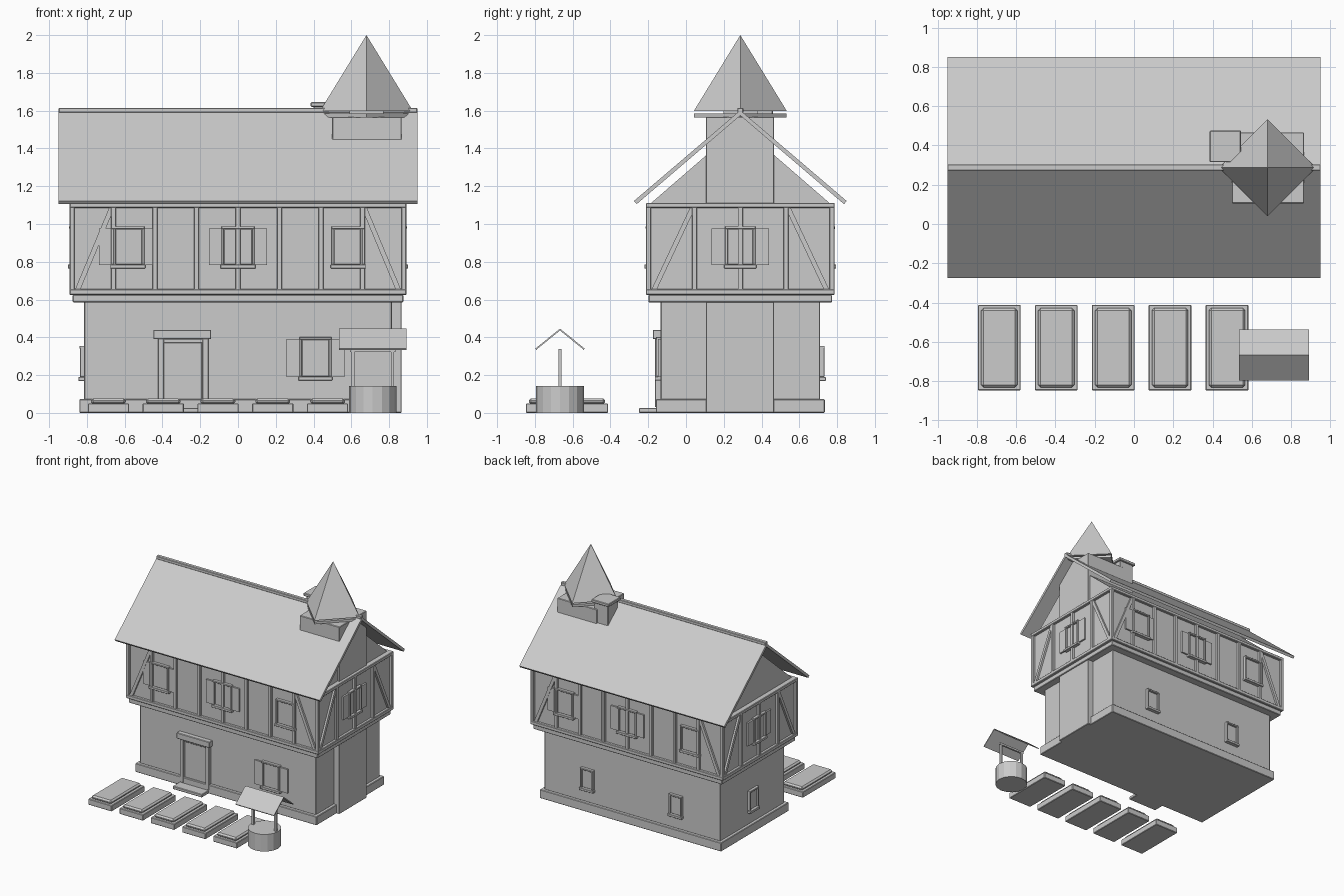
import bpy, bmesh, math
from mathutils import Vector

if "Cube" in bpy.data.objects:
    bpy.data.objects.remove(bpy.data.objects["Cube"])

mat = bpy.data.materials.new("plain_grey")
mat.diffuse_color = (0.6, 0.6, 0.6, 1)
mat.use_nodes = True
mat.node_tree.nodes["Principled BSDF"].inputs["Base Color"].default_value = mat.diffuse_color
CY = 0.2875                      # house centre line in y


def finish(name, bm, bevel=0.0):
    bmesh.ops.recalc_face_normals(bm, faces=bm.faces)
    me = bpy.data.meshes.new(name)
    bm.to_mesh(me)
    bm.free()
    me.materials.append(mat)
    ob = bpy.data.objects.new(name, me)
    bpy.context.collection.objects.link(ob)
    if bevel:
        m = ob.modifiers.new("bevel", 'BEVEL')
        m.width, m.segments = bevel, 1
    return ob


def prism(name, pts, vec, bevel=0.0):
    """Extrude a closed outline along a vector."""
    bm = bmesh.new()
    f = bm.faces.new([bm.verts.new(p) for p in pts])
    new = bmesh.ops.extrude_face_region(bm, geom=[f])["geom"]
    bmesh.ops.translate(bm, vec=Vector(vec), verts=[v for v in new if isinstance(v, bmesh.types.BMVert)])
    return finish(name, bm, bevel)


def box(name, x0, x1, y0, y1, z0, z1, bevel=0.004):
    return prism(name, [(x0, y0, z0), (x1, y0, z0), (x1, y1, z0), (x0, y1, z0)], (0, 0, z1 - z0), bevel)


def cone(name, n, r1, r2, x, y, z0, z1):
    bm = bmesh.new()
    bmesh.ops.create_cone(bm, cap_ends=True, segments=n, radius1=r1, radius2=r2, depth=z1 - z0)
    bmesh.ops.translate(bm, vec=(x, y, (z0 + z1) / 2), verts=bm.verts)
    return finish(name, bm)


class Wall:
    """Local wall space: u runs along the wall, z up, d outward."""
    def __init__(self, label, angle, dist):
        self.label = label
        self.n = Vector((round(math.sin(angle)), -round(math.cos(angle)), 0))
        self.u = Vector((round(math.cos(angle)), round(math.sin(angle)), 0))
        self.o = Vector((0, CY, 0)) + self.n * dist

    def shape(self, name, pts, d0, d1, bevel=0.0):
        p = [self.o + self.u * u + self.n * d0 + Vector((0, 0, z)) for u, z in pts]
        return prism(f"{self.label}_{name}", p, self.n * (d1 - d0), bevel)

    def rect(self, name, u0, u1, z0, z1, d0, d1, bevel=0.002):
        return self.shape(name, [(u0, z0), (u1, z0), (u1, z1), (u0, z1)], d0, d1, bevel)

    def window(self, u, z0, z1, half, shutters):
        t = 0.014
        self.rect("window_pane", u - half + t, u + half - t, z0 + 0.02, z1 - t, -0.005, 0.008)
        for s in (-1, 1):
            e = sorted((u + s * half, u + s * (half - t)))
            self.rect("window_side", e[0], e[1], z0 + 0.02, z1, -0.005, 0.022)
            if shutters:
                e = sorted((u + s * half, u + s * 0.153))
                self.rect("shutter", e[0], e[1], z0 + 0.018, z1 - 0.012, -0.005, 0.014, 0)
        self.rect("window_head", u - half, u + half, z1 - t, z1, -0.005, 0.024)
        self.rect("window_sill", u - half - 0.005, u + half + 0.005, z0, z0 + 0.02, -0.005, 0.03)


# House body
box("plinth", -0.84, 0.84, -0.16, 0.735, 0, 0.073)
box("ground_floor", -0.815, 0.815, -0.135, 0.71, 0.07, 0.59)
box("jetty", -0.875, 0.875, -0.198, 0.773, 0.585, 0.625)
box("upper_floor", -0.87, 0.87, -0.19, 0.765, 0.62, 1.10, 0)
for nm, z0, z1 in (("sill_beam", 0.625, 0.655), ("top_beam", 1.085, 1.112)):
    box(nm, -0.892, 0.892, -0.212, 0.787, z0, z1)
prism("gable", [(-0.85, CY - 0.485, 1.10), (-0.85, CY + 0.485, 1.10), (-0.85, CY, 1.52)], (1.7, 0, 0))

# Roof shell and ridge cap
prism("roof", [(-0.95, CY + y, z) for y, z in (
    (-0.563, 1.122), (0, 1.602), (0.563, 1.122), (0.549, 1.105), (0, 1.574), (-0.549, 1.105))], (1.9, 0, 0))
box("ridge_cap", -0.95, 0.95, CY - 0.016, CY + 0.016, 1.588, 1.615)

# Stair tower with four-sided spire
box("tower", 0.498, 0.866, 0.105, 0.467, 0, 1.567)
cone("spire_eave", 4, 0.245, 0.245, 0.68, CY, 1.565, 1.585)
box("spire_neck", 0.59, 0.77, CY - 0.09, CY + 0.09, 1.56, 1.60, 0)
cone("spire", 4, 0.247, 0, 0.68, CY, 1.597, 2.0)

# Chimney
box("chimney", 0.40, 0.53, 0.33, 0.46, 1.35, 1.625)
box("chimney_cap", 0.385, 0.545, 0.315, 0.475, 1.62, 1.645)

# Timber framing and upper windows on all four sides
for i, label in enumerate(("front", "right", "back", "left")):
    long = i % 2 == 0
    w = Wall(label, i * math.pi / 2, 0.87 if not long else 0.4775)
    end = 0.878 if long else 0.4855
    count = 9 if long else 5
    step = 2 * end / (count - 1)
    for k in range(count):
        u = -end + k * step
        w.rect("post", u - 0.013, u + 0.013, 0.65, 1.09, -0.005, 0.02)
    for s in (-1, 1):
        a, b = s * (end - 0.03), s * (end - step + 0.01)
        w.shape("brace", [(a - s * 0.014, 0.655), (a + s * 0.014, 0.655),
                          (b + s * 0.014, 1.085), (b - s * 0.014, 1.085)], -0.005, 0.016)
    if long:
        for u, sh in ((-0.583, True), (0, True), (0.583, False)):
            w.window(u, 0.765, 0.988, 0.088, sh)
    else:
        w.window(0, 0.765, 0.988, 0.08, True)

# Ground floor windows
front = Wall("front_ground", 0, 0.4225)
back = Wall("back_ground", math.pi, 0.4225)
left = Wall("left_ground", 1.5 * math.pi, 0.815)
front.window(0.41, 0.172, 0.402, 0.085, True)
for u in (-0.41, 0.41):
    back.window(u, 0.17, 0.355, 0.06, False)
left.window(0, 0.17, 0.355, 0.06, False)

# Door with frame, lintel and step
front.rect("door", -0.40, -0.19, 0.05, 0.385, -0.005, 0.008)
for nm, u in (("door_jamb_left", -0.408), ("door_jamb_right", -0.172)):
    front.rect(nm, u - 0.015, u + 0.015, 0.03, 0.395, -0.005, 0.028)
front.rect("door_head", -0.395, -0.185, 0.37, 0.39, -0.005, 0.018)
front.rect("door_lintel", -0.448, -0.142, 0.39, 0.44, -0.005, 0.04, 0.004)
box("door_step", -0.43, -0.16, -0.25, -0.15, 0, 0.026)

# Garden beds
for i in range(5):
    x = -0.686 + 0.29 * i
    box("garden_bed", x - 0.109, x + 0.109, -0.848, -0.412, 0, 0.05)
    box("garden_soil", x - 0.092, x + 0.092, -0.832, -0.428, 0.045, 0.077, 0.012)

# Well
WX, WY = 0.713, -0.667
cone("well_base", 16, 0.126, 0.126, WX, WY, 0, 0.143)
for nm, s in (("well_post_left", -1), ("well_post_right", 1)):
    x = WX + s * 0.105
    box(nm, x - 0.009, x + 0.009, WY - 0.009, WY + 0.009, 0.14, 0.335, 0)
box("well_crossbar", WX - 0.12, WX + 0.12, WY - 0.008, WY + 0.008, 0.322, 0.338, 0)
prism("well_roof", [(WX - 0.178, WY + y, z) for y, z in (
    (-0.13, 0.341), (0, 0.446), (0.13, 0.341), (0.126, 0.334), (0, 0.436), (-0.126, 0.334))], (0.356, 0, 0))
